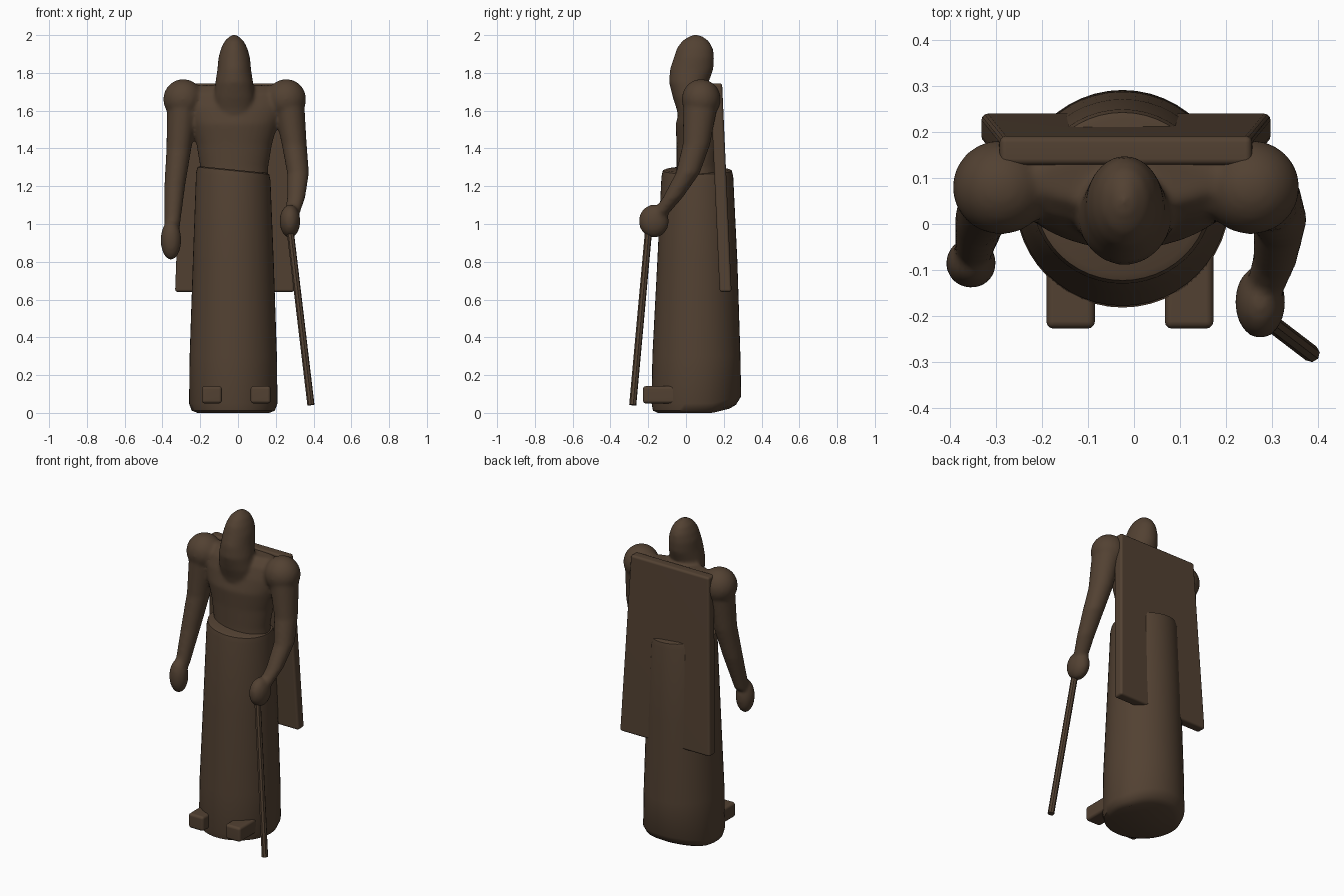
import bpy, bmesh, math
from mathutils import Vector

if "Cube" in bpy.data.objects:
    bpy.data.objects.remove(bpy.data.objects["Cube"], do_unlink=True)

bronze = bpy.data.materials.new("dark_bronze")
bronze.use_nodes = True
COLOR = (0.085, 0.053, 0.032, 1)
bronze.diffuse_color = COLOR
shader = bronze.node_tree.nodes["Principled BSDF"]
shader.inputs["Base Color"].default_value = COLOR
shader.inputs["Roughness"].default_value = 0.6


def finish(name, bm, smooth=True):
    bmesh.ops.recalc_face_normals(bm, faces=bm.faces)
    mesh = bpy.data.meshes.new(name)
    bm.to_mesh(mesh)
    bm.free()
    mesh.materials.append(bronze)
    obj = bpy.data.objects.new(name, mesh)
    bpy.context.collection.objects.link(obj)
    if smooth:
        mesh.shade_smooth()
    return obj


def loft(bm, rings, segs=32):
    """Skin horizontal ellipses given as (x, y, z, radius_x, radius_y)."""
    loops = []
    for x, y, z, rx, ry in rings:
        angles = [math.tau * i / segs for i in range(segs)]
        loops.append([bm.verts.new((x + rx * math.cos(a), y + ry * math.sin(a), z)) for a in angles])
    for low, high in zip(loops, loops[1:]):
        for i in range(segs):
            j = (i + 1) % segs
            bm.faces.new((low[i], low[j], high[j], high[i]))
    bm.faces.new(loops[0])
    bm.faces.new(loops[-1])


def ellipsoid(bm, centre, radii):
    new = bmesh.ops.create_uvsphere(bm, u_segments=24, v_segments=16, radius=1)["verts"]
    bmesh.ops.scale(bm, vec=radii, verts=new)
    bmesh.ops.translate(bm, vec=centre, verts=new)


def box(name, low, high, bevel):
    bm = bmesh.new()
    bmesh.ops.create_cube(bm, size=1)
    low, high = Vector(low), Vector(high)
    bmesh.ops.scale(bm, vec=high - low, verts=bm.verts)
    bmesh.ops.translate(bm, vec=(low + high) / 2, verts=bm.verts)
    obj = finish(name, bm)
    mod = obj.modifiers.new("soft_edges", "BEVEL")
    mod.width, mod.segments = bevel, 3
    obj.modifiers.new("normals", "WEIGHTED_NORMAL")
    return obj


# Upper body: chest, bearded head, shoulders, arms and hands melted together
bm = bmesh.new()
chest = [(1.2, .07, .18, .125), (1.3, .07, .18, .12), (1.42, .075, .2, .125), (1.53, .07, .23, .125),
         (1.62, .08, .27, .11), (1.69, .09, .28, .09), (1.735, .1, .2, .06)]
loft(bm, [(-.02, y, z, rx, ry) for z, y, rx, ry in chest])
head = [(1.55, 0, .06, .04), (1.61, .005, .095, .055), (1.67, .01, .105, .08), (1.75, .015, .1, .105),
        (1.82, .03, .089, .115), (1.88, .042, .084, .107), (1.93, .047, .07, .096),
        (1.97, .05, .05, .07), (1.995, .052, .022, .033), (2.003, .052, .004, .006)]
loft(bm, [(-.02, y, z, rx, ry) for z, y, rx, ry in head])

arms = {
    -.29: [(-.29, .08, 1.66, .085), (-.313, .055, 1.4, .066), (-.335, .01, 1.2, .055), (-.35, -.06, .97, .04)],
    .255: [(.265, .08, 1.66, .085), (.298, .055, 1.42, .066), (.318, .01, 1.27, .058),
           (.308, -.07, 1.14, .048), (.285, -.14, 1.05, .04)],
}
for shoulder_x, path in arms.items():
    ellipsoid(bm, (shoulder_x, .08, 1.66), (.106, .103, .107))
    loft(bm, [(x, y, z, r, r * 1.1) for x, y, z, r in path])
ellipsoid(bm, (-.355, -.085, .915), (.055, .055, .105))
ellipsoid(bm, (.275, -.17, 1.015), (.055, .08, .088))
body = finish("upper_body", bm)
remesh = body.modifiers.new("merge", "REMESH")
remesh.mode, remesh.voxel_size, remesh.use_smooth_shade = "VOXEL", .011, True
soften = body.modifiers.new("soften", "SMOOTH")
soften.factor, soften.iterations = .5, 6

# Long robe with a gently slanted waist shelf
bm = bmesh.new()
robe = [(0.0, .04, .19, .19), (.012, .045, .22, .22), (.05, .055, .234, .237), (.3, .055, .231, .233),
        (.8, .06, .214, .212), (1.25, .06, .197, .19), (1.282, .06, .19, .183), (1.288, .06, .175, .168)]
loft(bm, [(-.025, y, z, rx, ry) for z, y, rx, ry in robe], 48)
for v in bm.verts:
    if v.co.z > 1.2:
        v.co.z -= .1 * (v.co.x + .025)
    elif v.co.z < .1:
        v.co.z += .25 * max(0, v.co.y - .14)
robe_obj = finish("robe", bm)
bpy.context.view_layer.objects.active = robe_obj
robe_obj.select_set(True)
bpy.ops.object.shade_smooth_by_angle(angle=math.radians(50))

# Straight cape, leaning back and widening towards its hem
cape = box("cape", (-.333, .178, .64), (.298, .241, 1.745), .014)
for v in cape.data.vertices:
    if v.co.z > 1:
        v.co.x = -.02 + (v.co.x + .02) * .87
        v.co.y -= .05

# Shoe tips
for side, x in (("right", -.138), ("left", .12)):
    box(side + "_shoe", (x - .053, -.228, .05), (x + .053, -.05, .142), .016)

# Walking stick held in the left hand
top, tip = Vector((.272, -.195, 1.0)), Vector((.386, -.282, .042))
bm = bmesh.new()
bmesh.ops.create_cone(bm, cap_ends=True, segments=8, radius1=.019, radius2=.019, depth=(top - tip).length)
stick = finish("walking_stick", bm, False)
stick.location = (top + tip) / 2
stick.rotation_euler = (top - tip).to_track_quat("Z", "Y").to_euler()
